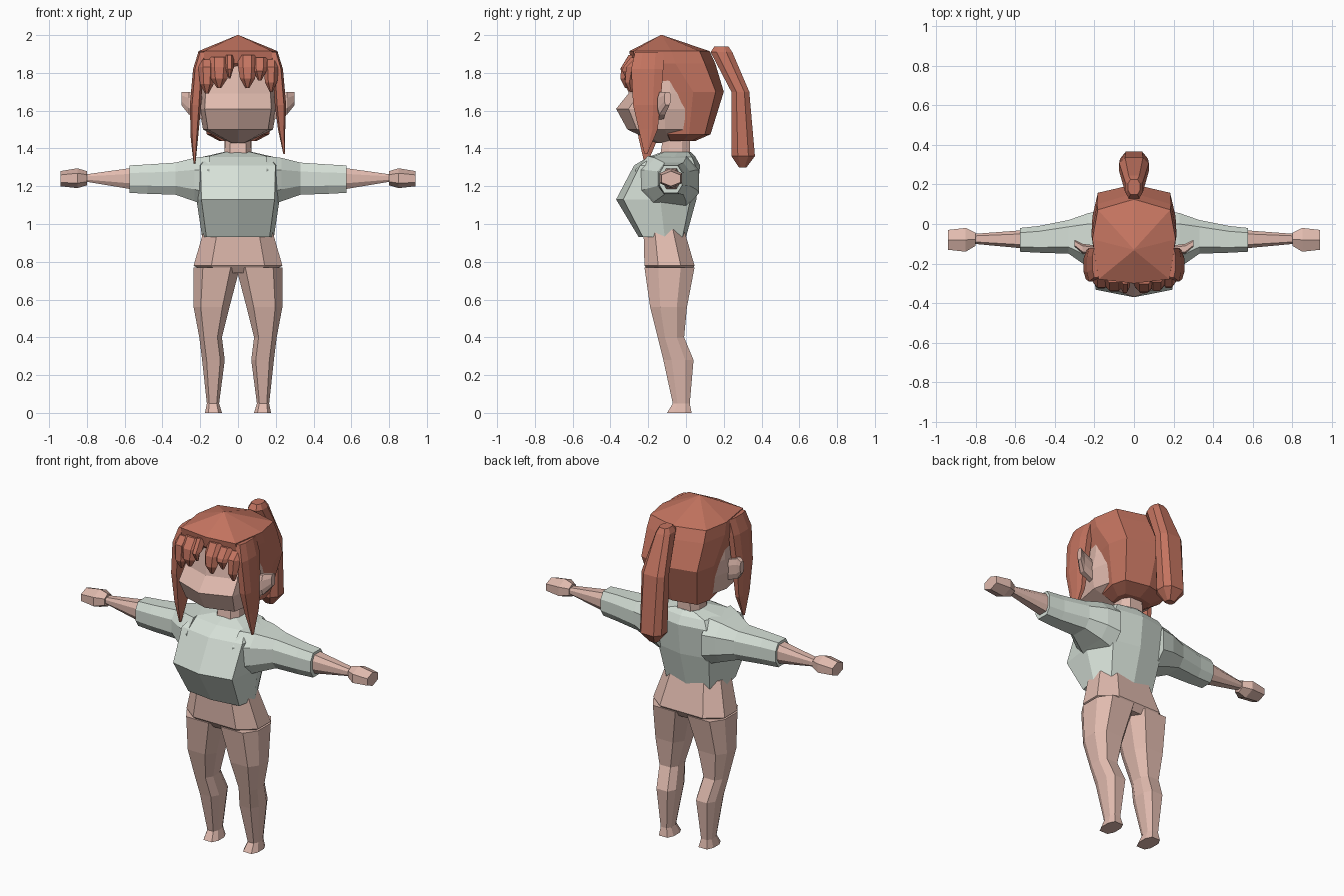
import bpy
import bmesh

if "Cube" in bpy.data.objects:
    bpy.data.objects.remove(bpy.data.objects["Cube"])


def material(name, colour):
    mat = bpy.data.materials.new(name)
    mat.use_nodes = True
    mat.diffuse_color = (*colour, 1)
    mat.node_tree.nodes["Principled BSDF"].inputs["Base Color"].default_value = (*colour, 1)
    return mat


skin = material("skin", (.76, .50, .43))
cloth = material("pale sage cloth", (.67, .745, .68))
hair = material("auburn hair", (.55, .175, .117))


def symmetric(half):
    """Complete a cross-section from its +a half, front to back."""
    return half + [(-a, b) for a, b in reversed(half) if a > 0]


OCTAGON = symmetric([(.6, -1), (1, -.45), (1, .45), (.6, 1)])
HEXAGON = symmetric([(0, -1), (1, -.5), (1, .5), (0, 1)])
CHEST = symmetric([(0, -1), (.88, -.82), (1, .1), (.75, .85), (0, 1)])
FACE = symmetric([(0, -1), (.86, -.72), (1, .1), (.8, 1)])
SKULL = symmetric([(0, -1), (.85, -.9), (1, .05), (.87, .75), (0, 1)])
LOCK = symmetric([(.45, -1), (1, 0), (.45, 1)])


def loft(name, mat, section, rings, axis="z", mirror=False):
    """Skin a section through rings of (station, a low, a high, b low, b high)."""
    bm = bmesh.new()
    loops = []
    for t, a0, a1, b0, b1 in rings:
        loop = []
        for u, v in section:
            a = (a0 + a1 + u * (a1 - a0)) / 2
            b = (b0 + b1 + v * (b1 - b0)) / 2
            loop.append(bm.verts.new((a, b, t) if axis == "z" else (t, a, b)))
        loops.append(loop)
    n = len(section)
    for low, high in zip(loops, loops[1:]):
        for i in range(n):
            j = (i + 1) % n
            bm.faces.new((low[i], low[j], high[j], high[i]))
    bm.faces.new(loops[0])
    bm.faces.new(loops[-1])
    bmesh.ops.recalc_face_normals(bm, faces=bm.faces)
    mesh = bpy.data.meshes.new(name)
    bm.to_mesh(mesh)
    bm.free()
    mesh.materials.append(mat)
    obj = bpy.data.objects.new(name, mesh)
    bpy.context.collection.objects.link(obj)
    if mirror:
        obj.modifiers.new("Mirror", "MIRROR").use_mirror_merge = False
    return obj


def centred(rows):
    """Rings centred on x = 0 from (z, half width, front, back)."""
    return [(z, -w, w, y0, y1) for z, w, y0, y1 in rows]


# Hips and legs
loft("hips", skin, OCTAGON, centred([
    (.74, .17, -.19, .02), (.78, .235, -.22, .045), (.97, .18, -.225, -.01)]))
loft("legs", skin, OCTAGON, [
    (0, .085, .175, -.10, .03), (.05, .10, .165, -.07, .02),
    (.28, .07, .19, -.12, .04), (.40, .085, .205, -.15, -.01),
    (.56, .045, .235, -.19, .005), (.77, -.01, .235, -.22, .045)], mirror=True)

# Shirt with sleeves
loft("shirt", cloth, CHEST, centred([
    (.93, .19, -.25, 0), (1.13, .22, -.37, .055), (1.31, .225, -.275, .075),
    (1.355, .19, -.2, .05), (1.38, .08, -.13, .025)]))
loft("sleeves", cloth, OCTAGON, [
    (.15, -.27, .07, 1.09, 1.36), (.23, -.22, .055, 1.12, 1.35),
    (.33, -.15, .02, 1.155, 1.325), (.48, -.145, -.01, 1.16, 1.315),
    (.575, -.14, -.02, 1.165, 1.31)], axis="x", mirror=True)

# Forearms and fists
loft("forearms", skin, OCTAGON, [
    (.54, -.125, -.03, 1.18, 1.30), (.81, -.10, -.05, 1.225, 1.262)],
    axis="x", mirror=True)
loft("hands", skin, HEXAGON, [
    (.80, -.11, -.045, 1.205, 1.28), (.85, -.14, -.02, 1.19, 1.295),
    (.94, -.13, -.03, 1.2, 1.28)], axis="x", mirror=True)

# Neck, head and ears
loft("neck", skin, OCTAGON, centred([(1.34, .075, -.14, .02), (1.47, .065, -.12, .02)]))
loft("head", skin, FACE, centred([
    (1.43, .04, -.16, -.02), (1.5, .185, -.31, .05), (1.61, .205, -.37, .1),
    (1.69, .2, -.305, .1), (1.88, .185, -.27, .05)]))
loft("ears", skin, OCTAGON, [
    (.18, -.16, -.11, 1.55, 1.67), (.26, -.15, -.10, 1.58, 1.70),
    (.30, -.115, -.08, 1.63, 1.70)], axis="x", mirror=True)

# Hair cap and ponytail
loft("hair_cap", hair, SKULL, centred([
    (1.44, .10, -.09, .05), (1.475, .165, -.11, .13), (1.70, .21, -.14, .2),
    (1.85, .215, -.29, .155), (1.915, .21, -.30, .125), (2, .003, -.135, -.125)]))
loft("ponytail", hair, OCTAGON, centred([
    (1.30, .025, .28, .32), (1.36, .07, .24, .365), (1.70, .075, .24, .335),
    (1.91, .045, .13, .245), (1.94, .03, .15, .225)]))

# Fringe strands, each given by its middle, half width and tip height
fringe = [(-.165, .045, 1.69), (-.10, .055, 1.72), (-.045, .025, 1.77),
          (.05, .05, 1.72), (.115, .045, 1.76), (.175, .04, 1.70)]
for i, (x, w, tip) in enumerate(fringe, 1):
    back = .9 * abs(x) ** 2
    loft(f"fringe_strand_{i}", hair, LOCK, [
        (tip, x - w / 5, x + w / 5, back - .325, back - .31),
        (tip + .05, x - w * .8, x + w * .8, back - .35, back - .305),
        (1.83, x - w, x + w, back - .345, back - .28),
        (1.905 - abs(x) / 5, x - w, x + w, back - .305, back - .24)])

# Long side locks, with one slightly shorter
for side, tip, name in ((-1, 1.32, "right_lock"), (1, 1.37, "left_lock")):
    rings = [(tip, .225, .235, -.22, -.205), (tip + .13, .212, .25, -.25, -.15),
             (1.63, .195, .255, -.28, -.135), (1.82, .185, .238, -.29, -.12),
             (1.91, .165, .21, -.27, -.12)]
    if side > 0:
        rings[0] = (tip, .24, .25, -.22, -.205)
    loft(name, hair, OCTAGON, [(z, side * a, side * b, y0, y1) for z, a, b, y0, y1 in rings])
